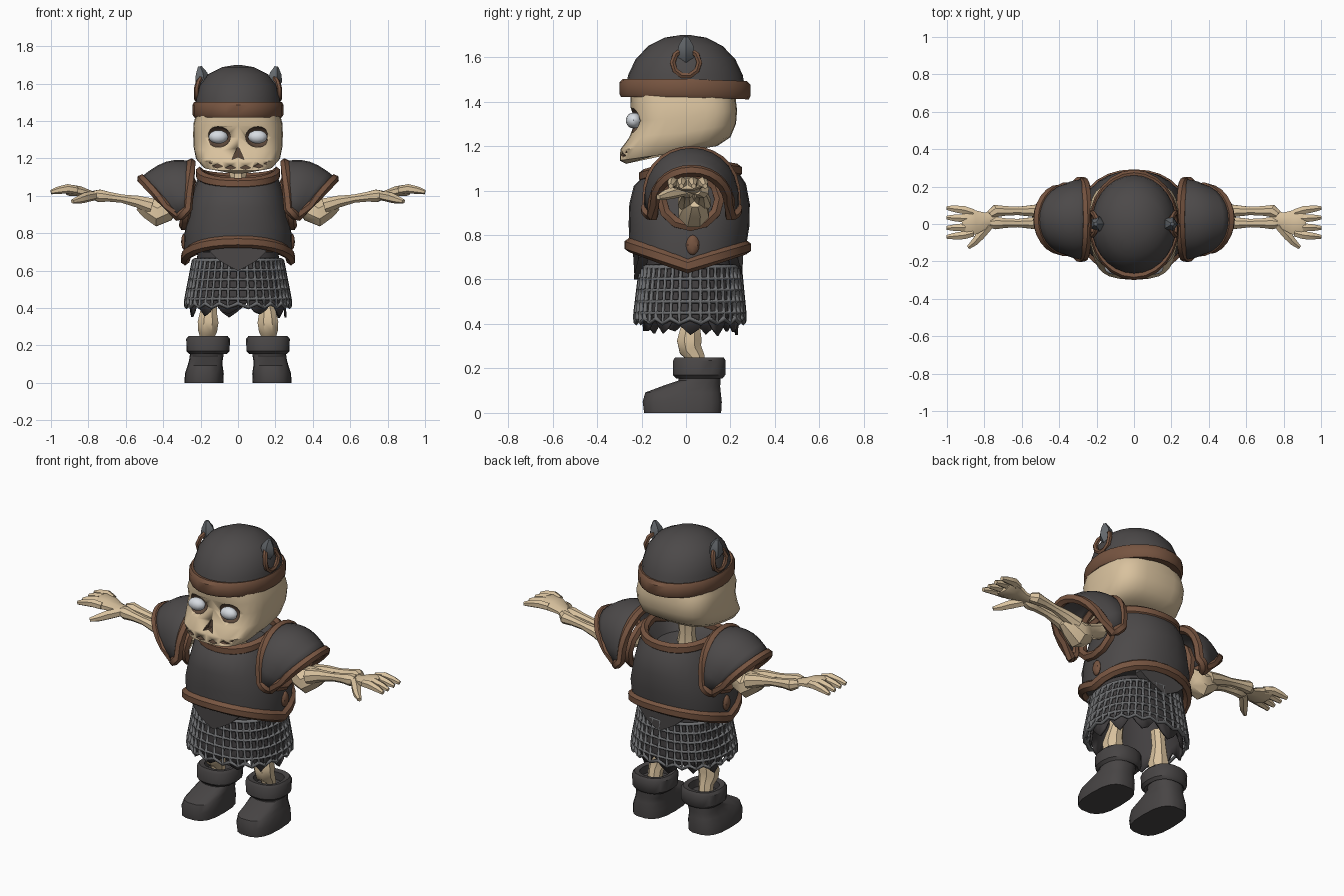
import bpy, bmesh, math, random
from mathutils import Vector

if "Cube" in bpy.data.objects:
    bpy.data.objects.remove(bpy.data.objects["Cube"])

random.seed(4)


def mat(name, r, g, b):
    m = bpy.data.materials.new(name)
    lin = lambda c: ((c / 255 + 0.055) / 1.055) ** 2.4
    m.diffuse_color = (lin(r), lin(g), lin(b), 1)
    m.use_nodes = True
    m.node_tree.nodes["Principled BSDF"].inputs["Base Color"].default_value = m.diffuse_color
    return m


BONE = mat("bone", 217, 194, 158)
ARMOR = mat("dark_armor", 76, 73, 73)
LEATHER = mat("brown_leather", 118, 84, 64)
MAIL = mat("mail_grey", 108, 109, 111)
CLOTH = mat("dark_cloth", 66, 63, 64)
BOOT = mat("boot_leather", 72, 69, 69)
EYE = mat("eye_white", 215, 220, 226)
HORN = mat("horn_grey", 100, 104, 108)
SOCKET = mat("socket_brown", 92, 72, 58)


def make(name, verts, faces, *mats, angle=40):
    bm = bmesh.new()
    vs = [bm.verts.new(v) for v in verts]
    for f in faces:
        bm.faces.new([vs[i] for i in f])
    bmesh.ops.recalc_face_normals(bm, faces=bm.faces)
    me = bpy.data.meshes.new(name)
    bm.to_mesh(me)
    bm.free()
    for m in mats:
        me.materials.append(m)
    ob = bpy.data.objects.new(name, me)
    bpy.context.collection.objects.link(ob)
    bpy.ops.object.select_all(action='DESELECT')
    ob.select_set(True)
    bpy.context.view_layer.objects.active = ob
    bpy.ops.object.shade_smooth_by_angle(angle=math.radians(angle))
    return ob


def ring(hx, yf, yb, z, e=2.0, n=28, cx=0.0):
    """Superellipse outline; z is a number or (front, side, back) heights."""
    zf, zs, zb = z if isinstance(z, tuple) else (z, z, z)
    out = []
    for i in range(n):
        a = 2 * math.pi * i / n
        c, s = math.cos(a), math.sin(a)
        px = math.copysign(abs(c) ** (2 / e), c)
        py = math.copysign(abs(s) ** (2 / e), s)
        h = zs + ((zf if py < 0 else zb) - zs) * abs(py)
        out.append(Vector((cx + hx * px, (yf + yb) / 2 + (yb - yf) / 2 * py, h)))
    return out


def loft(name, rings, *mats, caps=(True, True), loop=False, **kw):
    n, k = len(rings[0]), len(rings)
    faces = [(j * n + i, j * n + (i + 1) % n, (j + 1) % k * n + (i + 1) % n, (j + 1) % k * n + i)
             for j in range(k if loop else k - 1) for i in range(n)]
    if not loop:
        faces += [tuple(range(n))] * caps[0] + [tuple(range((k - 1) * n, k * n))] * caps[1]
    return make(name, [v for r in rings for v in r], faces, *mats, **kw)


def limb(name, pts, m, ref=(0, 0, 1), flat=1.0, sides=8, closed=False):
    """Tube through (x, y, z, radius) points."""
    ref, P, rings = Vector(ref), [Vector(p[:3]) for p in pts], []
    k = len(P)
    for i, p in enumerate(P):
        a, b = (P[i - 1], P[(i + 1) % k]) if closed else (P[max(i - 1, 0)], P[min(i + 1, k - 1)])
        t = (b - a).normalized()
        side = t.cross(ref).normalized()
        up = side.cross(t)
        rings.append([p + pts[i][3] * (side * math.cos(q) + up * flat * math.sin(q))
                      for q in (2 * math.pi * (j + .5) / sides for j in range(sides))])
    return loft(name, rings, m, loop=closed)


def ball(name, c, r, *mats, seg=12):
    bm = bmesh.new()
    bmesh.ops.create_uvsphere(bm, u_segments=seg, v_segments=8, radius=1)
    vs = [Vector((c[i] + v.co[i] * r[i] for i in range(3))) for v in bm.verts]
    fs = [[v.index for v in f.verts] for f in bm.faces]
    bm.free()
    return make(name, vs, fs, *mats)


def trim(name, pts, r, m, **kw):
    return limb(name, [(*p, r) for p in pts], m, sides=6, **kw)


# skull with a forward jaw
skull = loft("skull", [
    ring(.11, -.27, .08, (1.12, 1.17, 1.19), 2.6),
    ring(.19, -.298, .14, (1.135, 1.165, 1.2), 3),
    ring(.225, -.295, .20, (1.185, 1.20, 1.24), 3.2),
    ring(.237, -.255, .225, (1.24, 1.26, 1.3), 3.2),
    ring(.24, -.228, .23, (1.31, 1.33, 1.36), 3.2),
    ring(.237, -.25, .225, (1.375, 1.39, 1.40), 3),
    ring(.22, -.25, .22, 1.45, 2.6)], BONE, SOCKET)


def cut(cutter):
    cutter.data.polygons.foreach_set("material_index", [1] * len(cutter.data.polygons))
    mod = skull.modifiers.new("cut", 'BOOLEAN')
    mod.operation, mod.solver, mod.object = 'DIFFERENCE', 'EXACT', cutter
    bpy.context.view_layer.objects.active = skull
    bpy.ops.object.modifier_apply(modifier=mod.name)
    bpy.data.objects.remove(cutter)


def prism(poly, y0, y1):
    n = len(poly)
    return loft("cutter", [[Vector((x, y, z)) for x, z in poly] for y in (y0, y1)], BONE, SOCKET)


# eye sockets, nose hole and mouth gaps
for s in (1, -1):
    cut(ball("cutter", (s * .105, -.235, 1.315), (.068, .05, .056), BONE, SOCKET, seg=10))
    ball("eye", (s * .105, -.235, 1.315), (.052, .036, .036), EYE)
cut(prism([(-.032, 1.195), (0, 1.208), (.032, 1.195), (.006, 1.255), (-.006, 1.255)], -.4, -.235))
for x, z in ((-.165, 1.172), (-.11, 1.158), (-.04, 1.15), (.04, 1.15), (.11, 1.158), (.165, 1.172)):
    cut(prism([(x - .028, z), (x, z - .009), (x + .028, z), (x, z + .014)], -.4, -.265))
limb("neck", [(0, -.01, 1.0, .06), (0, -.01, 1.09, .045), (0, -.01, 1.2, .06)], BONE, ref=(0, 1, 0))

# helmet
loft("helmet_dome", [ring(hx, -hy - .005, hy, z) for hx, hy, z in (
    (.232, .27, 1.44), (.226, .255, 1.52), (.207, .222, 1.59), (.16, .165, 1.65),
    (.085, .09, 1.688), (.02, .02, 1.699))], ARMOR)
loft("helmet_rim", [ring(hx, -hy, hy - .01, (z + .005, z + .005, z - .005), 2, 24) for hx, hy, z in (
    (.235, .292, 1.415), (.243, .30, 1.43), (.243, .30, 1.48), (.235, .285, 1.497),
    (.215, .25, 1.49), (.215, .25, 1.42))], LEATHER, loop=True)
for s in (1, -1):
    loop = [(.222 - .16 * max(0, math.sin(a)) ** 2 * .2, .06 * math.cos(a), 1.575 + .06 * math.sin(a))
            for a in (math.pi * i / 5 for i in range(10))]
    trim("horn_socket", [(s * x, y, z) for x, y, z in loop], .014, LEATHER, ref=(1, 0, 0), closed=True)
    limb("broken_horn", [(s * .18, 0, 1.58, .03), (s * .195, 0, 1.62, .042), (s * .198, 0, 1.655, .034),
                         (s * .205, 0, 1.692, .011)], HORN, ref=(0, 1, 0), sides=5)

# breastplate
hem = ring(.283, -.255, .27, (.755, .66, .745), 2.2)
collar = ring(.205, -.19, .23, (1.065, 1.125, 1.09), 2.2)
loft("breastplate", [
    hem,
    ring(.288, -.258, .285, (.85, .79, .84), 2.2),
    ring(.262, -.255, .287, (.94, .92, .94), 2.2),
    ring(.235, -.235, .27, (1.02, 1.04, 1.03), 2.2),
    collar,
    ring(.15, -.14, .18, 1.03, 2)], ARMOR)
trim("hem_trim", hem, .026, LEATHER, flat=1.25, closed=True)
trim("collar_trim", collar, .024, LEATHER, flat=1.3, closed=True)
for s in (1, -1):
    hole = [(s * (.27 - .02 * math.sin(a)), .02 + .13 * math.cos(a), .96 + .12 * math.sin(a))
            for a in (math.pi * i / 6 for i in range(12))]
    trim("armhole_trim", hole, .026, LEATHER, ref=(1, 0, 0), closed=True)
    ball("side_buckle", (s * .286, .03, .755), (.018, .03, .045), LEATHER, seg=8)

# pointed flaps under the breastplate
for name, d in (("front_flap", -1), ("back_flap", 1)):
    xs = [-.15, -.1, -.05, 0, .05, .1, .15]
    y = lambda x, k: .01 + d * (k - 1.0 * x * x)
    top = [Vector((x, y(x, .25), .745)) for x in xs]
    low = [Vector((x, y(x, .245), .70 - .10 * (1 - abs(x) / .15) ** .7)) for x in xs]
    back = [Vector((x, y(x, .20), v.z)) for x, v in zip(xs, low)]
    loft(name, [a + b[::-1] for a, b in ((top, low), ([v - Vector((0, d * .03, 0)) for v in top], back))], ARMOR)

# ragged cloth skirt
ragged = ring(.26, -.195, .235, .38, 2.3, 44)
for i, v in enumerate(ragged):
    v.z = (.355, .385, .425, .385)[i % 4] + random.uniform(-.01, .015)
cloth = loft("cloth_skirt", [ring(.215, -.18, .215, .70, 2.3, 44), ring(.232, -.185, .225, .58, 2.3, 44),
                             ring(.252, -.195, .235, .46, 2.3, 44), ragged], CLOTH, caps=(True, False))
cloth.modifiers.new("thickness", 'SOLIDIFY').thickness = .012

# mail skirt: open lattice with a scalloped edge
rows = [ring(.235 + .04 * t, -.2 - .025 * t, .24 + .02 * t, .655 - .205 * t, 2.3, 40)
        for t in (0, .25, .5, .75, 1)]
rows.append(ring(.278, -.226, .261, .425, 2.3, 40))
for i, v in enumerate(rows[-1]):
    v.z -= .02 * (i % 2)
mail = loft("mail_skirt", rows, MAIL, caps=(False, False))
wire = mail.modifiers.new("links", 'WIREFRAME')
wire.thickness, wire.use_even_offset, wire.use_boundary = .024, False, True

for s in (1, -1):
    side = "right" if s < 0 else "left"

    # shoulder guard: arched shell between an inner and an outer edge
    N, U = 14, 6
    grid = []
    for j in range(U + 1):
        u, row = j / U, []
        for i in range(N + 1):
            p = 2 * i / N - 1
            c = max(0, math.cos(p * math.pi / 2)) ** .75
            bulge = math.sin(math.pi * u)
            xo, zi, zo = .315 + .2 * c, .93 + .245 * c, .885 + .205 * c
            x = (1 - u) * (.27 - .02 * c) + u * xo
            z = (1 - u) * zi + u * zo + .04 * bulge * c
            w = .2 - .025 * u + .015 * bulge
            row.append(Vector((s * x, .025 + w * math.sin(p * math.pi / 2), z)))
        grid.append(row)
    n = N + 1
    shell = make(side + "_shoulder_guard", [v for r in grid for v in r],
                 [(j * n + i, j * n + i + 1, (j + 1) * n + i + 1, (j + 1) * n + i)
                  for j in range(U) for i in range(N)], ARMOR)
    sol = shell.modifiers.new("thickness", 'SOLIDIFY')
    sol.thickness, sol.offset = .02, 0
    edge = grid[0] + [r[-1] for r in grid[1:-1]] + grid[-1][::-1] + [r[0] for r in grid[-2:0:-1]]
    trim(side + "_shoulder_trim", edge, .026, LEATHER, ref=(.8 * s, 0, .6), closed=True)

    def bone(name, pts, **kw):
        limb(side + "_" + name, [(s * p[0], *p[1:]) for p in pts], BONE, **kw)

    # arm bones and hand
    bone("upper_arm", [(.24, .03, 1.0, .045), (.34, .03, .96, .042), (.39, .035, .925, .07),
                       (.43, .035, .905, .074), (.48, .04, .935, .06), (.53, .04, .955, .035)])
    for name, y in (("forearm_front", .005), ("forearm_back", .07)):
        bone(name, [(.46, y, .945, .045), (.54, y, .97, .034), (.62, y, .985, .024),
                    (.69, y, .995, .028), (.74, y, 1.0, .036), (.77, y * .7, 1.005, .025)])
    bone("palm", [(.74, .035, 1.0, .045), (.79, .02, 1.01, .045), (.85, .01, 1.025, .07),
                  (.9, .008, 1.03, .078), (.92, .008, 1.03, .06)], flat=.42)
    for y in (.075, .03, -.018, -.06):
        bone("finger", [(.86, y * .8, 1.03, .022), (.91, y, 1.038, .025), (.96, y * 1.08, 1.03, .02),
                        (1.0, y * 1.15, 1.02, .012)], sides=6)
    bone("thumb", [(.77, -.005, 1.0, .025), (.82, -.06, .99, .027), (.85, -.095, .98, .022),
                   (.885, -.125, .97, .012)], sides=6)

    # leg bones
    bone("leg", [(.14, .03, .52, .04), (.15, .03, .43, .04), (.158, .02, .37, .05), (.16, .015, .325, .06),
                 (.162, .02, .285, .055), (.165, .045, .25, .042), (.168, .06, .16, .04)], ref=(0, 1, 0))

    # boot and cuff
    loft(side + "_boot", [ring(hx, yf, yb, z, e, 18, s * cx) for hx, yf, yb, z, e, cx in (
        (.104, -.19, .16, 0, 2.8, .182), (.104, -.197, .163, .05, 2.8, .18), (.094, -.185, .158, .092, 2.8, .176),
        (.09, -.11, .155, .12, 2.6, .172), (.09, -.035, .157, .145, 2.4, .168), (.09, -.03, .155, .2, 2.2, .165))],
        BOOT)
    loft(side + "_boot_cuff", [ring(hx, yf, yb, z, 2.4, 18, s * .16) for hx, yf, yb, z in (
        (.10, -.045, .165, .155), (.115, -.06, .178, .17), (.117, -.06, .18, .235), (.105, -.05, .17, .25),
        (.08, -.02, .14, .245), (.08, -.02, .14, .17))], BOOT, loop=True)
